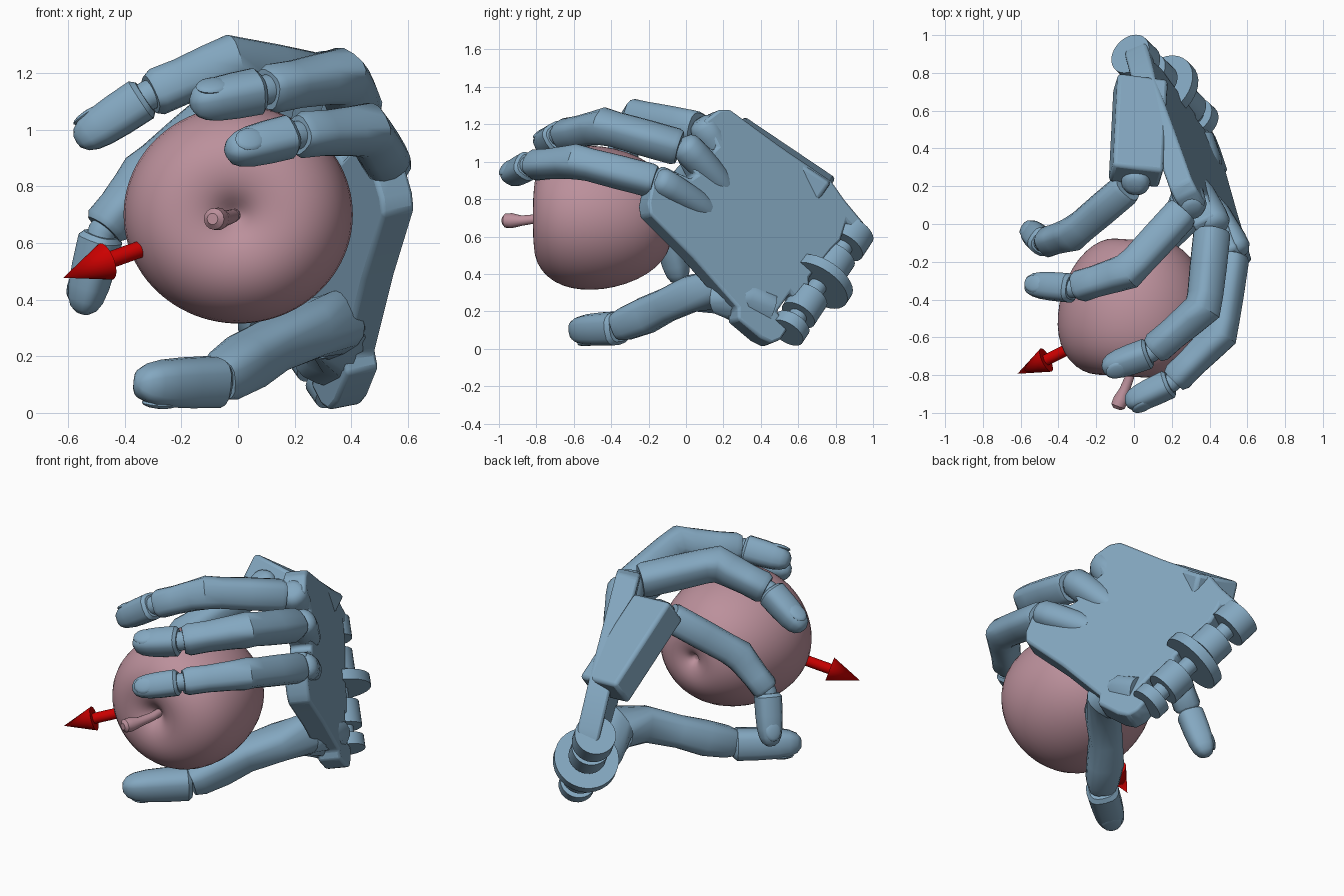
import bpy, bmesh
from math import sin, cos, pi
from mathutils import Vector as V

if "Cube" in bpy.data.objects:
    bpy.data.objects.remove(bpy.data.objects["Cube"])

def material(name, rgb):
    m = bpy.data.materials.new(name)
    m.diffuse_color = (*rgb, 1)
    m.use_nodes = True
    m.node_tree.nodes["Principled BSDF"].inputs["Base Color"].default_value = m.diffuse_color
    return m

BLUE = material("hand_blue", (0.23, 0.39, 0.53))
PINK = material("apple_pink", (0.50, 0.28, 0.33))
RED = material("arrow_red", (0.6, 0.0, 0.0))
APPLE = V((0, -0.44, 0.69))

def finish(name, bm, mat, angle=35):
    bmesh.ops.recalc_face_normals(bm, faces=bm.faces)
    me = bpy.data.meshes.new(name)
    bm.to_mesh(me)
    bm.free()
    ob = bpy.data.objects.new(name, me)
    bpy.context.collection.objects.link(ob)
    me.materials.append(mat)
    bpy.ops.object.select_all(action='DESELECT')
    ob.select_set(True)
    bpy.context.view_layer.objects.active = ob
    bpy.ops.object.shade_smooth_by_angle(angle=angle * pi / 180)
    return ob

def tube(name, pts, radii, mat=BLUE, sides=16, power=0.72):
    """Loft rounded-square rings along a path, back side turned away from the apple."""
    pts = [V(p) for p in pts]
    bm = bmesh.new()
    rings = []
    for i, (p, r) in enumerate(zip(pts, radii)):
        a, b = pts[max(i - 1, 0)], pts[min(i + 1, len(pts) - 1)]
        t = (p - a).normalized() + (b - p).normalized()
        t.normalize()
        out = p - APPLE
        out = (out - t * out.dot(t)).normalized()
        side = t.cross(out)
        sp = lambda c: (abs(c) ** power) * (1 if c >= 0 else -1)
        rings.append([bm.verts.new(p + side * r * sp(cos(2 * pi * k / sides))
                      + out * r * sp(sin(2 * pi * k / sides))) for k in range(sides)])
    for r0, r1 in zip(rings, rings[1:]):
        for k in range(sides):
            bm.faces.new((r0[k], r0[k - 1], r1[k - 1], r1[k]))
    bm.faces.new(rings[0])
    bm.faces.new(rings[-1])
    return finish(name, bm, mat)

def on(a, b, t):
    return V(a).lerp(V(b), t)

def fingertip(name, a, b, r):
    a, b = V(a), V(b)
    ts = (0, 0.06, 0.4, 0.65, 0.82, 0.93, 0.99, 1)
    rs = (0.8, 1, 0.98, 0.92, 0.8, 0.6, 0.3, 0.05)
    tube(name + "_tip", [on(a, b, t) for t in ts], [r * k for k in rs])
    # nail: flattened ball on the back of the tip
    d = (b - a).normalized()
    out = on(a, b, 0.68) - APPLE
    out = (out - d * out.dot(d)).normalized()
    s = d.cross(out)
    bm = bmesh.new()
    bmesh.ops.create_uvsphere(bm, u_segments=16, v_segments=8, radius=1)
    c = on(a, b, 0.70) + out * r * 0.78
    for v in bm.verts:
        x, y, z = v.co
        v.co = c + d * x * r * 0.8 + s * y * r * 0.62 + out * z * r * 0.2
    finish(name + "_nail", bm, BLUE)

def finger(name, k, pip, dip, tip, r):
    pts = [on(k, pip, 0.12), on(k, pip, 0.17), on(k, pip, 0.55), on(k, pip, 0.86), on(pip, dip, 0.02),
           on(pip, dip, 0.25), on(pip, dip, 0.6), on(pip, dip, 0.88), on(pip, dip, 0.96)]
    tube(name + "_phalanges", pts, [r * f for f in (0.9, 1, 1, 0.97, 1.04, 0.95, 0.88, 0.9, 0.75)])
    tube(name + "_end_joint", [on(pip, dip, 0.9), dip, on(dip, tip, 0.2)], [r * 0.6] * 3, power=1)
    fingertip(name, on(dip, tip, 0.03), tip, r * 0.86)
    # knuckle lobe running back into the palm
    w = on(k, (0.12, 0.62, 0.42), 0.3)
    tube(name + "_knuckle_link", [on(k, pip, -0.05), k, on(k, pip, 0.2)], [r * 0.5] * 3, power=1)
    e = on(k, w, -0.25)
    ts, fs = (0, 0.04, 0.12, 0.3, 0.8, 1), (0.4, 0.7, 0.88, 0.92, 0.85, 0.7)
    tube(name + "_knuckle", [on(e, w, t) for t in ts], [r * f for f in fs], power=0.9)

# four fingers: knuckle, middle joint, end joint, tip
finger("index_finger", (0.53, -0.11, 0.88), (0.46, -0.58, 1.0), (0.2, -0.84, 0.98), (-0.04, -0.955, 0.92), 0.085)
finger("middle_finger", (0.42, 0.02, 1.06), (0.37, -0.44, 1.19), (0.09, -0.68, 1.14), (-0.165, -0.77, 1.09), 0.09)
finger("ring_finger", (0.30, 0.11, 1.17), (-0.03, -0.25, 1.24), (-0.32, -0.34, 1.12), (-0.57, -0.32, 0.955), 0.09)
finger("little_finger", (0.01, 0.23, 1.12), (-0.32, -0.05, 0.84), (-0.48, -0.1, 0.64), (-0.55, -0.03, 0.35), 0.085)

# thumb
tube("thumb_phalanges", [(0.31, 0.44, 0.2), (0.34, 0.33, 0.24), (0.33, 0.17, 0.31), (0.25, 0.03, 0.295), (0.12, -0.10, 0.235),
     (0.03, -0.21, 0.18), (-0.04, -0.32, 0.135), (-0.07, -0.36, 0.12)],
     [0.11, 0.12, 0.115, 0.1, 0.092, 0.1, 0.09, 0.075])
fingertip("thumb", (-0.065, -0.355, 0.11), (-0.355, -0.605, 0.10), 0.09)

# palm plate: outline read from the side, laid on a slanted plane
NORMAL = V((1, 0.50, 0.194)).normalized()
outline = [(-0.2, 0.78), (-0.19, 0.72), (0.04, 0.49), (0.28, 0.22), (0.28, 0.16), (0.40, 0.06), (0.46, 0.03), (0.51, 0.05),
           (0.555, 0.12), (0.49, 0.2), (0.56, 0.3), (0.62, 0.22), (0.67, 0.27), (0.66, 0.38), (0.78, 0.53),
           (0.83, 0.58), (0.86, 0.68), (0.94, 0.59), (0.98, 0.6), (0.95, 0.68), (0.85, 0.80), (0.78, 0.90), (0.50, 1.09),
           (0.24, 1.28), (0.18, 1.28), (0.10, 1.22), (0.17, 1.08), (0.15, 1.06), (0.05, 1.15), (-0.03, 1.10), (0.06, 0.93),
           (0.03, 0.91), (-0.12, 0.98), (-0.17, 0.93)]
bm = bmesh.new()
face = bm.faces.new([bm.verts.new((0.615 - 0.50 * (y + 0.18) - 0.194 * (z - 0.75), y, z)) for y, z in outline])
res = bmesh.ops.extrude_face_region(bm, geom=[face])
for v in res["geom"]:
    if isinstance(v, bmesh.types.BMVert):
        v.co -= NORMAL * 0.13
palm = finish("palm", bm, BLUE)
bev = palm.modifiers.new("soft_edge", 'BEVEL')
bev.width, bev.segments = 0.015, 2

def beam(name, a, b, side, w, h):
    a, b = V(a), V(b)
    d = (b - a).normalized()
    s = V(side)
    s = (s - d * s.dot(d)).normalized()
    u = d.cross(s)
    bm = bmesh.new()
    bmesh.ops.create_cube(bm, size=1)
    for v in bm.verts:
        x, y, z = v.co
        v.co = (a + b) / 2 + d * x * (b - a).length + s * y * w + u * z * h
    ob = finish(name, bm, BLUE)
    m = ob.modifiers.new("soft_edge", 'BEVEL')
    m.width, m.segments = 0.02, 2

# folded edge of the palm carrying the little finger
beam("palm_side_flap", (0.035, 0.74, 0.83), (0.01, 0.25, 1.16), (1, 0, -0.2), 0.27, 0.17)

def cone(name, a, b, r0, r1, mat, seg=32):
    a, b = V(a), V(b)
    bm = bmesh.new()
    bmesh.ops.create_cone(bm, cap_ends=True, segments=seg, radius1=r0, radius2=r1, depth=(b - a).length)
    q = (b - a).to_track_quat('Z', 'Y')
    for v in bm.verts:
        v.co = (a + b) / 2 + q @ v.co
    return finish(name, bm, mat)

# wrist hinge: fork lobes either side of the round middle disc
axis = V((0.5, -0.475, -0.72)).normalized()
hub = V((0.17, 0.72, 0.36))
for name, t0, t1, r in (("upper_lobe", -0.38, -0.26, 0.115), ("inner_lobe", -0.19, -0.06, 0.105), ("disc", -0.03, 0.03, 0.18),
                        ("lower_lobe", 0.11, 0.25, 0.1), ("end_lobe", 0.31, 0.38, 0.1), ("pin", -0.3, 0.34, 0.05)):
    cone("wrist_" + name, hub + axis * t0, hub + axis * t1, r, r, BLUE)

# apple: turned profile (radius, distance along the core toward the stem)
prof = [(0, -0.31), (0.02, -0.31), (0.03, -0.335), (0.07, -0.355), (0.13, -0.365), (0.2, -0.35), (0.28, -0.29), (0.35, -0.19),
        (0.395, -0.06), (0.41, 0.06), (0.40, 0.17), (0.365, 0.26), (0.30, 0.33), (0.22, 0.365), (0.14, 0.365),
        (0.08, 0.345), (0.04, 0.31), (0, 0.28)]
core = V((-0.06, -1, 0.0)).normalized()
q = core.to_track_quat('Z', 'Y')
bm = bmesh.new()
vs = [bm.verts.new((r, 0, z)) for r, z in prof]
es = [bm.edges.new(e) for e in zip(vs, vs[1:])]
bmesh.ops.spin(bm, geom=vs + es, cent=(0, 0, 0), axis=(0, 0, 1), angle=2 * pi, steps=48)
bmesh.ops.remove_doubles(bm, verts=bm.verts, dist=0.001)
for v in bm.verts:
    p = q @ v.co
    p.z *= 0.95
    v.co = V((0.005, -0.445, 0.70)) + p
apple = finish("apple", bm, PINK, 80)
sub = apple.modifiers.new("smooth", 'SUBSURF')
sub.levels = sub.render_levels = 1
tube("apple_stem", [(-0.01, -0.68, 0.70), (-0.02, -0.8, 0.695), (-0.05, -0.88, 0.685), (-0.07, -0.93, 0.685), (-0.085, -0.965, 0.685),
     (-0.09, -0.98, 0.685)], [0.024, 0.024, 0.028, 0.04, 0.038, 0.02], PINK, power=1)

# arrow
cone("arrow_shaft", (-0.2, -0.59, 0.63), (-0.48, -0.727, 0.53), 0.03, 0.03, RED)
cone("arrow_head", (-0.465, -0.72, 0.535), (-0.617, -0.793, 0.477), 0.068, 0.0, RED)
